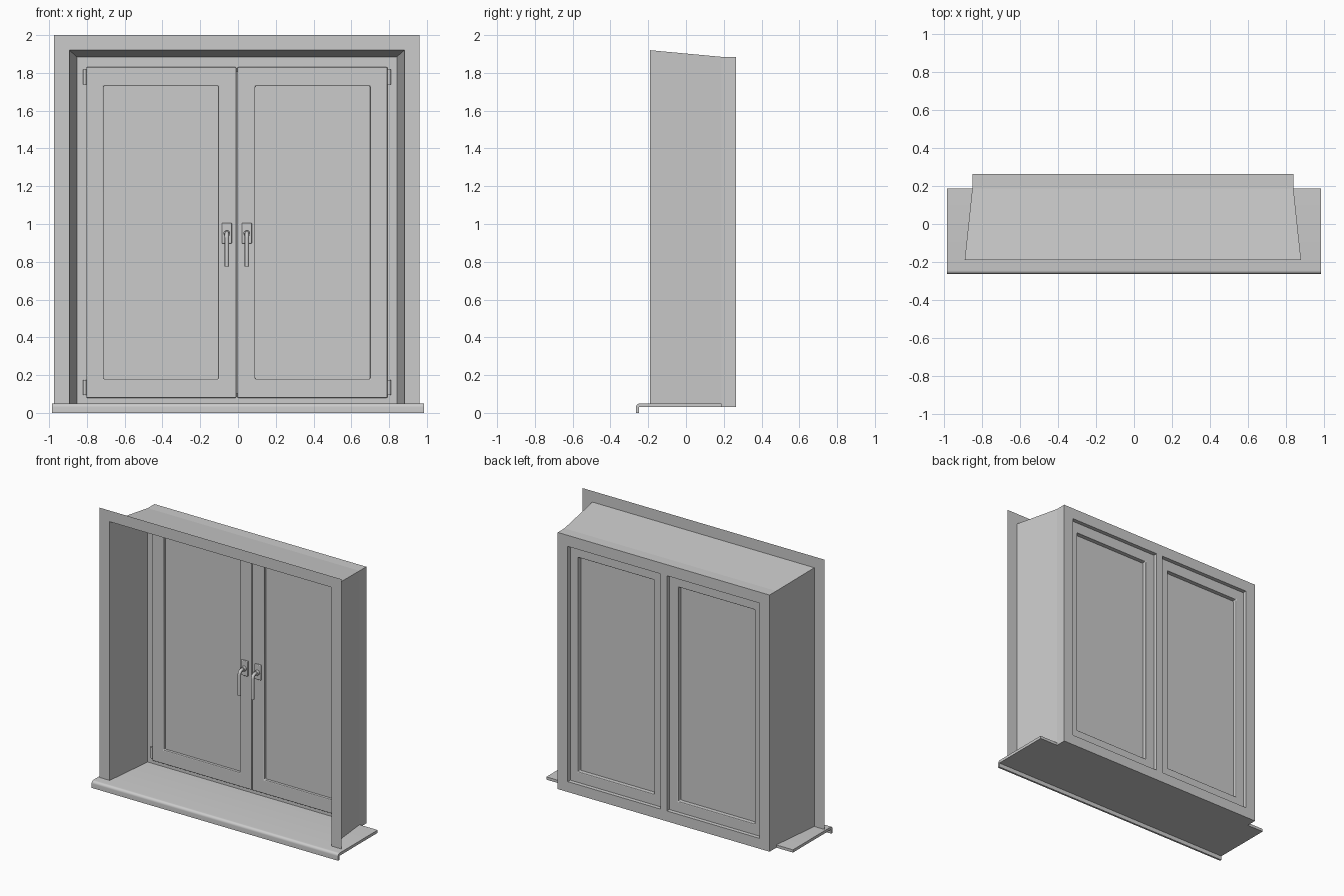
import bpy, bmesh, math
from mathutils import Matrix

if "Cube" in bpy.data.objects:
    bpy.data.objects.remove(bpy.data.objects["Cube"])

CX = -0.006  # centre line of the window


def finish(name, bm, bevel=0.0, smooth=False):
    bmesh.ops.recalc_face_normals(bm, faces=bm.faces)
    me = bpy.data.meshes.new(name)
    bm.to_mesh(me)
    bm.free()
    ob = bpy.data.objects.new(name, me)
    bpy.context.collection.objects.link(ob)
    if bevel:
        mod = ob.modifiers.new("Bevel", "BEVEL")
        mod.width, mod.segments = bevel, 3
        mod.limit_method = "ANGLE"
    if smooth or bevel:
        bpy.ops.object.select_all(action="DESELECT")
        ob.select_set(True)
        bpy.context.view_layer.objects.active = ob
        bpy.ops.object.shade_smooth_by_angle(angle=math.radians(35))
    return ob


def rect(bm, x0, x1, z0, z1, y):
    return [bm.verts.new((x, y, z)) for x, z in ((x0, z0), (x1, z0), (x1, z1), (x0, z1))]


def bridge(bm, a, b):
    for i in range(4):
        j = (i + 1) % 4
        bm.faces.new((a[i], a[j], b[j], b[i]))


def ring(name, outer, inner, y0, y1, bevel=0.0):
    """Mitred rectangular frame between y0 and y1."""
    bm = bmesh.new()
    loops = [rect(bm, *outer, y0), rect(bm, *inner, y0), rect(bm, *inner, y1), rect(bm, *outer, y1)]
    for i in range(4):
        bridge(bm, loops[i], loops[(i + 1) % 4])
    return finish(name, bm, bevel)


def box(name, x0, x1, y0, y1, z0, z1, bevel=0.0):
    bm = bmesh.new()
    a, b = rect(bm, x0, x1, z0, z1, y0), rect(bm, x0, x1, z0, z1, y1)
    bridge(bm, a, b)
    bm.faces.new(a)
    bm.faces.new(b)
    return finish(name, bm, bevel)


def cylinder(name, loc, r, depth, axis="Z"):
    bm = bmesh.new()
    rot = Matrix.Rotation(math.pi / 2, 4, "X") if axis == "Y" else Matrix()
    bmesh.ops.create_cone(bm, cap_ends=True, segments=20, radius1=r, radius2=r, depth=depth,
                          matrix=Matrix.Translation(loc) @ rot)
    return finish(name, bm, smooth=True)


def span(s, a, b):
    """Offsets a..b from the centre line on side s."""
    return tuple(sorted((CX + s * a, CX + s * b)))


# Wall face and tapered reveal: thin three-sided sheets, open at the sill
bm = bmesh.new()
rows = []
for half, top, y in ((0.968, 2.0, -0.19), (0.887, 1.92, -0.19), (0.847, 1.885, 0.187)):
    rows.append([bm.verts.new((CX + x, y, z)) for x, z in
                 ((-half, 0.05), (-half, top), (half, top), (half, 0.05))])
for a, b in zip(rows, rows[1:]):
    for i in range(3):
        bm.faces.new((a[i], a[i + 1], b[i + 1], b[i]))
finish("wall_reveal", bm)

# Sill: extruded profile with rounded nose and drop lip
nose = [(-0.245 - 0.019 * math.sin(t), 0.031 + 0.019 * math.cos(t))
        for t in (math.pi / 2 * i / 6 for i in range(7))]
profile = [(0.187, 0.03), (0.187, 0.05)] + nose + [(-0.264, 0.0), (-0.25, 0.0), (-0.25, 0.03)]
bm = bmesh.new()
face = bm.faces.new([bm.verts.new((-0.986, y, z)) for y, z in profile])
ext = bmesh.ops.extrude_face_region(bm, geom=[face], use_keep_orig=True)
bmesh.ops.translate(bm, vec=(1.972, 0, 0),
                    verts=[v for v in ext["geom"] if isinstance(v, bmesh.types.BMVert)])
finish("sill", bm, smooth=True)

# Fixed frame and centre mullion
ring("window_frame", (CX - 0.847, CX + 0.847, 0.03, 1.885),
     (CX - 0.767, CX + 0.767, 0.105, 1.805), 0.187, 0.264)
box("mullion", CX - 0.026, CX + 0.026, 0.225, 0.264, 0.105, 1.805)

for s, side in ((-1, "left"), (1, "right")):
    # Sash and glass pane
    ring(side + "_sash", (*span(s, 0.003, 0.797), 0.08, 1.83),
         (*span(s, 0.097, 0.706), 0.18, 1.73), 0.168, 0.235, 0.005)
    box(side + "_glass", *span(s, 0.09, 0.713), 0.19, 0.202, 0.173, 1.737)

    # Hinges
    for z, pos in ((1.778, "upper"), (0.135, "lower")):
        cylinder(f"{side}_{pos}_hinge", (CX + s * 0.806, 0.174, z), 0.009, 0.078)

    # Handle: plate, collar and bent lever
    x = CX + s * 0.053
    box(side + "_handle_plate", x - 0.026, x + 0.026, 0.156, 0.17, 0.896, 1.006, 0.005)
    cylinder(side + "_handle_collar", (x, 0.147, 0.95), 0.018, 0.026, "Y")
    r = 0.025
    path = [(0.15, 0.952)] + [(0.125 - r * math.sin(t), 0.927 + r * math.cos(t))
                              for t in (math.pi / 2 * i / 6 for i in range(7))] + [(0.1, 0.776)]
    cu = bpy.data.curves.new(side + "_handle_lever", "CURVE")
    cu.dimensions = "3D"
    cu.bevel_depth, cu.bevel_resolution, cu.use_fill_caps = 0.0115, 3, True
    sp = cu.splines.new("POLY")
    sp.points.add(len(path) - 1)
    for p, (y, z) in zip(sp.points, path):
        p.co = (x, y, z, 1)
    ob = bpy.data.objects.new(side + "_handle_lever", cu)
    bpy.context.collection.objects.link(ob)
    bpy.ops.object.select_all(action="DESELECT")
    ob.select_set(True)
    bpy.context.view_layer.objects.active = ob
    bpy.ops.object.convert(target="MESH")
    bpy.ops.object.shade_smooth_by_angle(angle=math.radians(40))
